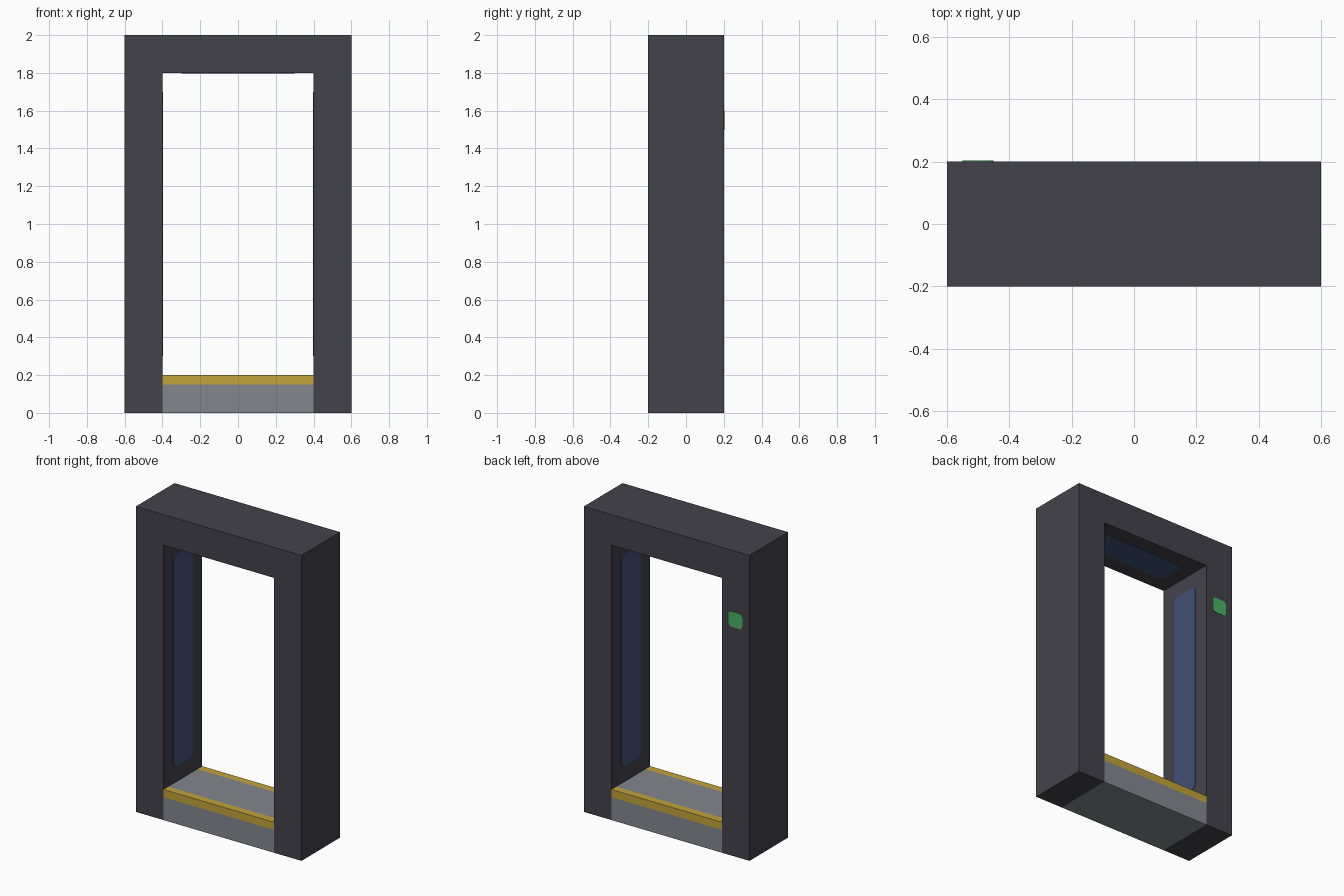
import bpy, bmesh
from math import radians, cos, sin
from mathutils import Matrix, Vector

cube = bpy.data.objects.get("Cube")
if cube:
    bpy.data.objects.remove(cube, do_unlink=True)


def material(name, rgb):
    m = bpy.data.materials.new(name)
    m.use_nodes = True
    m.diffuse_color = (*rgb, 1)
    m.node_tree.nodes["Principled BSDF"].inputs["Base Color"].default_value = (*rgb, 1)
    return m


charcoal = material("charcoal", (0.056, 0.055, 0.070))
grey = material("steel grey", (0.225, 0.245, 0.270))
yellow = material("warning yellow", (0.55, 0.37, 0.042))
blue = material("dark blue", (0.051, 0.085, 0.185))
green = material("signal green", (0.065, 0.46, 0.12))

# Local axes of a profile: drawn in XZ and pushed along Y, or drawn in YZ and pushed along X
ALONG_Y = Matrix.Rotation(radians(90), 4, 'X')
ALONG_X = Matrix(((0, 0, 1), (1, 0, 0), (0, 1, 0))).to_4x4()
ALONG_Z = Matrix.Identity(4)


def prism(name, points, depth, mat, axes, location=(0, 0, 0)):
    """Closed profile pushed evenly to both sides of its plane."""
    bm = bmesh.new()
    base = bm.faces.new([bm.verts.new((x, y, -depth / 2)) for x, y in points])
    top = bmesh.ops.extrude_face_region(bm, geom=[base])["geom"]
    bmesh.ops.translate(bm, vec=(0, 0, depth),
                        verts=[v for v in top if isinstance(v, bmesh.types.BMVert)])
    bmesh.ops.recalc_face_normals(bm, faces=bm.faces)
    bm.transform(Matrix.Translation(Vector(location)) @ axes)
    mesh = bpy.data.meshes.new(name)
    bm.to_mesh(mesh)
    bm.free()
    mesh.materials.append(mat)
    obj = bpy.data.objects.new(name, mesh)
    bpy.context.collection.objects.link(obj)
    return obj


def rounded(width, height, radius, steps=4):
    """Outline of a rectangle with round corners."""
    points = []
    for i, (sx, sy) in enumerate(((1, 1), (-1, 1), (-1, -1), (1, -1))):
        for k in range(steps + 1):
            a = radians(90 * (i + k / steps))
            points.append((sx * (width / 2 - radius) + radius * cos(a),
                           sy * (height / 2 - radius) + radius * sin(a)))
    return points


# Door frame: two posts and a lintel in one piece
prism("door_frame",
      [(-0.6, 0), (-0.4, 0), (-0.4, 1.8), (0.4, 1.8),
       (0.4, 0), (0.6, 0), (0.6, 2), (-0.6, 2)],
      0.4, charcoal, ALONG_Y)

# Threshold step, notched along both top edges
prism("threshold",
      [(-0.2, 0), (0.2, 0), (0.2, 0.15), (0.15, 0.15),
       (0.15, 0.2), (-0.15, 0.2), (-0.15, 0.15), (-0.2, 0.15)],
      0.8, grey, ALONG_X)

# Warning strips filling the notches
for side, label in ((-1, "front"), (1, "back")):
    prism(label + "_warning_strip",
          [(side * y, z) for y, z in ((0.15, 0.15), (0.2, 0.15), (0.2, 0.2), (0.15, 0.2))],
          0.8, yellow, ALONG_X)

# Sensor panels on the inner faces of the posts and the lintel
for side, label in ((-1, "right"), (1, "left")):
    prism(label + "_sensor_panel", rounded(0.2, 1.4, 0.04), 0.008, blue,
          ALONG_X, (side * 0.4, 0, 1))
prism("lintel_sensor_panel", rounded(0.6, 0.2, 0.04), 0.008, blue, ALONG_Z, (0, 0, 1.8))

# Status light on the back of the right post
prism("status_light", rounded(0.1, 0.1, 0.02), 0.006, green, ALONG_Y, (-0.5, 0.2, 1.55))
